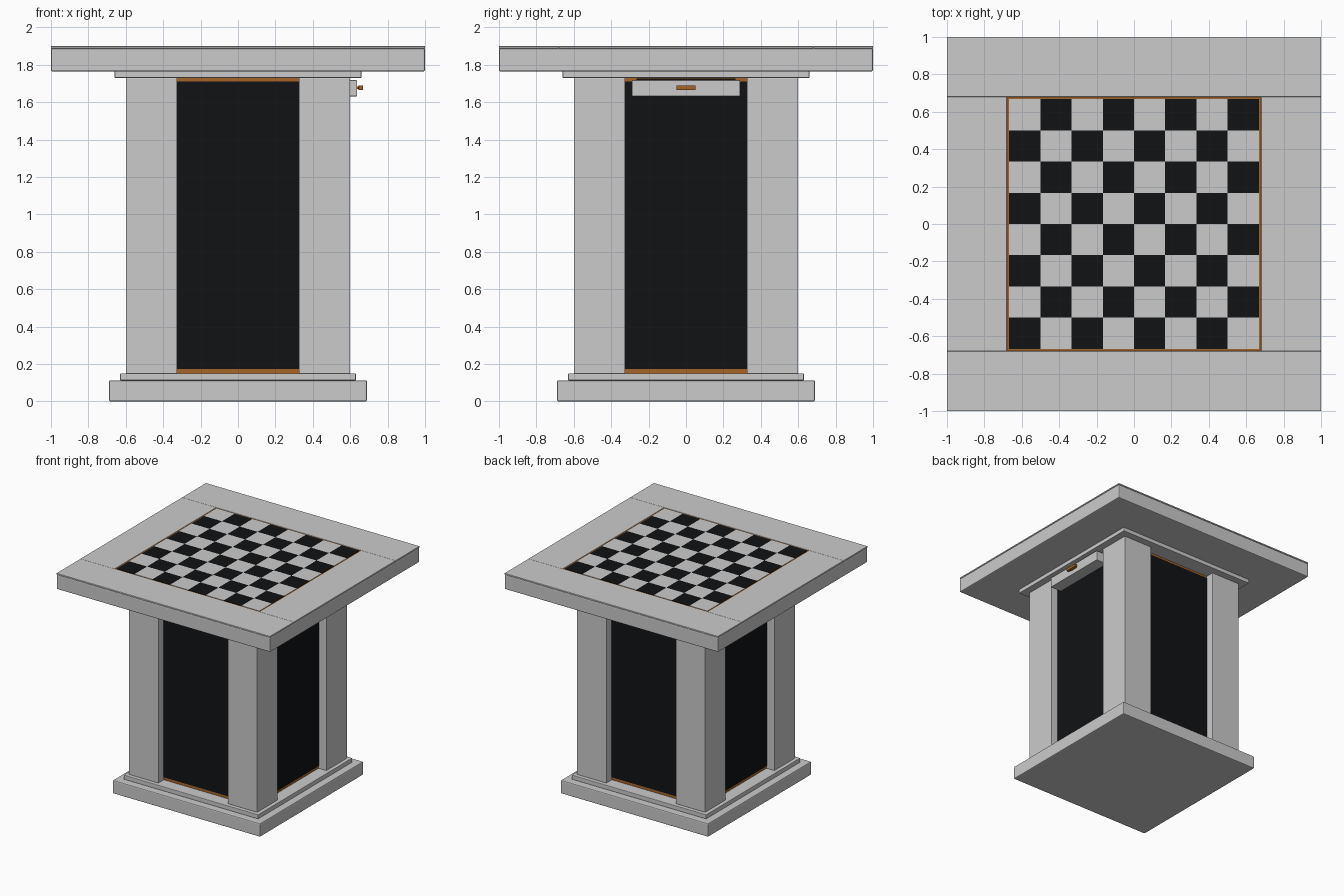
import bpy, bmesh
from mathutils import Matrix, Vector

if "Cube" in bpy.data.objects:
    bpy.data.objects.remove(bpy.data.objects["Cube"])


def colour(name, rgb):
    m = bpy.data.materials.new(name)
    m.diffuse_color = (*rgb, 1)
    m.use_nodes = True
    m.node_tree.nodes["Principled BSDF"].inputs["Base Color"].default_value = m.diffuse_color
    return m


BLACK = colour("black_stain", (0.005, 0.006, 0.007))
AMBER = colour("amber_wood", (0.38, 0.13, 0.02))


def boxes(name, spans, mat=None, bevel=0.0):
    """One object made of boxes, each given as (x0, x1, y0, y1, z0, z1)."""
    bm = bmesh.new()
    for x0, x1, y0, y1, z0, z1 in spans:
        centre = Vector((x0 + x1, y0 + y1, z0 + z1)) / 2
        size = Matrix.Diagonal((x1 - x0, y1 - y0, z1 - z0, 1))
        bmesh.ops.create_cube(bm, size=1, matrix=Matrix.Translation(centre) @ size)
    me = bpy.data.meshes.new(name)
    bm.to_mesh(me)
    bm.free()
    ob = bpy.data.objects.new(name, me)
    bpy.context.collection.objects.link(ob)
    if mat:
        me.materials.append(mat)
    if bevel:
        mod = ob.modifiers.new("edge", "BEVEL")
        mod.width, mod.segments = bevel, 2
    return ob


def slab(name, half, z0, z1, mat=None, bevel=0.0):
    return boxes(name, [(-half, half, -half, half, z0, z1)], mat, bevel)


# Stepped base
slab("base_plinth", 0.69, 0.0, 0.113, bevel=0.008)
slab("base_trim", 0.63, 0.113, 0.15, bevel=0.004)

# Corner posts
for sx, side in ((-1, "left"), (1, "right")):
    for sy, end in ((-1, "front"), (1, "back")):
        x, y = sx * 0.4625, sy * 0.4625
        h = 0.1375
        boxes(f"{end}_{side}_post", [(x - h, x + h, y - h, y + h, 0.15, 1.73)], bevel=0.003)

# Amber cabinet core with black panels on all four sides
slab("cabinet_core", 0.525, 0.15, 1.73, AMBER)
P0, P1, W = 0.525, 0.532, 0.325
for name, s in (("front_panel", (-W, W, -P1, -P0)), ("back_panel", (-W, W, P0, P1)),
                ("left_panel", (-P1, -P0, -W, W)), ("right_panel", (P0, P1, -W, W))):
    boxes(name, [(*s, 0.175, 1.71)], BLACK)

# Drawer on the right side
boxes("drawer_opening", [(0.5, 0.536, -0.265, 0.265, 1.65, 1.728)], BLACK)
boxes("drawer_front", [(0.528, 0.636, -0.29, 0.29, 1.632, 1.718)], bevel=0.003)
boxes("drawer_handle", [(0.63, 0.648, -0.035, 0.035, 1.67, 1.685),
                        (0.645, 0.668, -0.052, 0.052, 1.665, 1.69)], AMBER, 0.003)

# Table top with rim boards round the playing field
slab("top_trim", 0.66, 1.73, 1.765, bevel=0.004)
slab("table_top", 1.0, 1.765, 1.888, bevel=0.008)
F = 0.68
for name, s in (("front_rim", (-1, 1, -1, -F)), ("back_rim", (-1, 1, F, 1)),
                ("left_rim", (-1, -F, -F, F)), ("right_rim", (F, 1, -F, F))):
    boxes(name, [(*s, 1.888, 1.9)], bevel=0.003)
slab("board_inlay", F, 1.885, 1.896, AMBER)

# Chequered squares
step = 0.167
for parity, name, mat in ((0, "dark_squares", BLACK), (1, "light_squares", None)):
    spans = []
    for i in range(8):
        for j in range(8):
            if (i + j) % 2 == parity:
                x, y = (i - 4) * step, (j - 4) * step
                spans.append((x, x + step, y, y + step, 1.89, 1.899))
    boxes(name, spans, mat)
